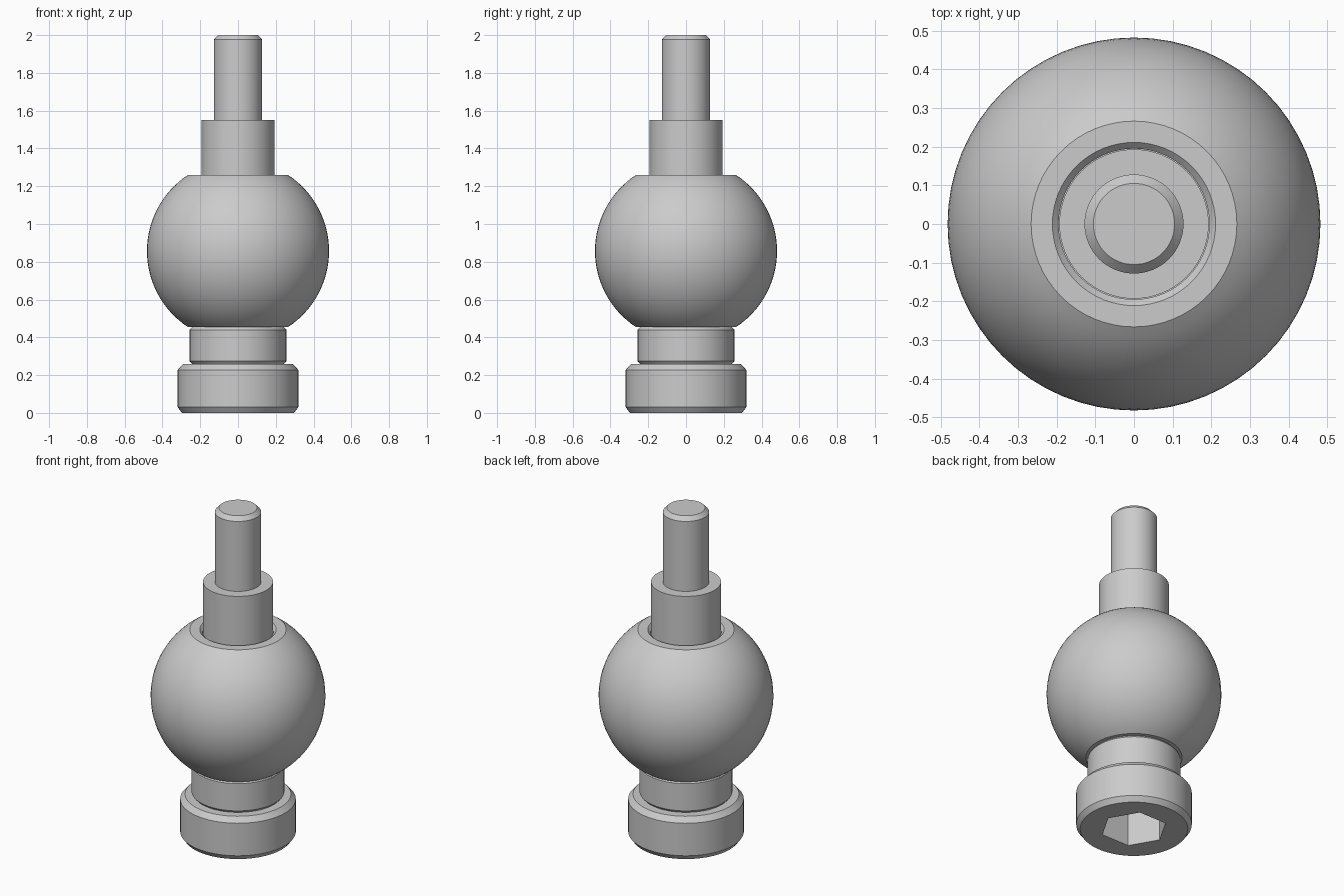
import bpy
import bmesh
import math
from mathutils import Matrix

cube = bpy.data.objects.get("Cube")
if cube:
    bpy.data.objects.remove(cube, do_unlink=True)

SEGMENTS = 64
BALL_Z, BALL_R, BALL_HALF = 0.857, 0.482, 0.402

# Plain grey steel
steel = bpy.data.materials.new("grey_steel")
steel.use_nodes = True
GREY = (0.6, 0.6, 0.6, 1.0)
steel.diffuse_color = GREY
steel.node_tree.nodes["Principled BSDF"].inputs["Base Color"].default_value = GREY


def add_object(name, bm):
    mesh = bpy.data.meshes.new(name)
    bm.to_mesh(mesh)
    bm.free()
    mesh.materials.append(steel)
    obj = bpy.data.objects.new(name, mesh)
    bpy.context.collection.objects.link(obj)
    return obj


def select_only(obj):
    bpy.ops.object.select_all(action="DESELECT")
    obj.select_set(True)
    bpy.context.view_layer.objects.active = obj


def lathe(name, profile, closed=False):
    """Revolve (radius, height) points around the z axis."""
    bm = bmesh.new()
    verts = [bm.verts.new((r, 0, z)) for r, z in profile]
    pairs = list(zip(verts, verts[1:]))
    if closed:
        pairs.append((verts[-1], verts[0]))
    edges = [bm.edges.new(p) for p in pairs]
    bmesh.ops.spin(bm, geom=verts + edges, cent=(0, 0, 0), axis=(0, 0, 1),
                   angle=math.tau, steps=SEGMENTS, use_merge=True)
    bmesh.ops.remove_doubles(bm, verts=bm.verts, dist=1e-5)
    bmesh.ops.recalc_face_normals(bm, faces=bm.faces)
    return add_object(name, bm)


def smooth(obj):
    select_only(obj)
    bpy.ops.object.shade_smooth_by_angle(angle=math.radians(30))


# Bolt: chamfered head and long stud in one turned piece
bolt = lathe("bolt", [
    (0, 0), (0.297, 0), (0.319, 0.03), (0.319, 0.228), (0.292, 0.258),
    (0.128, 0.258), (0.128, 1.976), (0.105, 2.0), (0, 2.0)])

# Hexagonal socket cut into the underside of the head
bm = bmesh.new()
bmesh.ops.create_cone(bm, cap_ends=True, segments=6, radius1=0.185,
                      radius2=0.185, depth=0.4,
                      matrix=Matrix.Rotation(math.radians(30), 4, "Z"))
# Keep two corners on the x axis
corner = max(bm.verts, key=lambda v: v.co.x).co
bmesh.ops.rotate(bm, verts=bm.verts, cent=(0, 0, 0),
                 matrix=Matrix.Rotation(-math.atan2(corner.y, corner.x), 3, "Z"))
cutter = add_object("socket_cutter", bm)
cutter.hide_render = True
cut = bolt.modifiers.new("socket", "BOOLEAN")
cut.operation = "DIFFERENCE"
cut.solver = "EXACT"
cut.object = cutter
select_only(bolt)
bpy.ops.object.modifier_apply(modifier=cut.name)
bpy.data.objects.remove(cutter, do_unlink=True)

# Lower collar between the head and the ball
collar = lathe("lower_collar", [
    (0.125, 0.259), (0.243, 0.259), (0.256, 0.274), (0.256, 0.44),
    (0.243, 0.455), (0.125, 0.455)], closed=True)

# Ball with flat ends and a countersunk bore
top, bottom = BALL_Z + BALL_HALF, BALL_Z - BALL_HALF
limit = math.asin(BALL_HALF / BALL_R)
steps = 32
arc = []
for i in range(steps + 1):
    a = limit * (2 * i / steps - 1)
    arc.append((BALL_R * math.cos(a), BALL_Z + BALL_R * math.sin(a)))
bore, sink = 0.195, 0.016
ball = lathe("ball", arc + [
    (bore + sink, top), (bore, top - sink),
    (bore, bottom + sink), (bore + sink, bottom)], closed=True)

# Sleeve that runs through the ball and stands above it
sleeve = lathe("upper_sleeve", [
    (0.125, 0.456), (0.193, 0.456), (0.193, 1.55), (0.125, 1.55)], closed=True)

for part in (bolt, collar, ball, sleeve):
    smooth(part)
